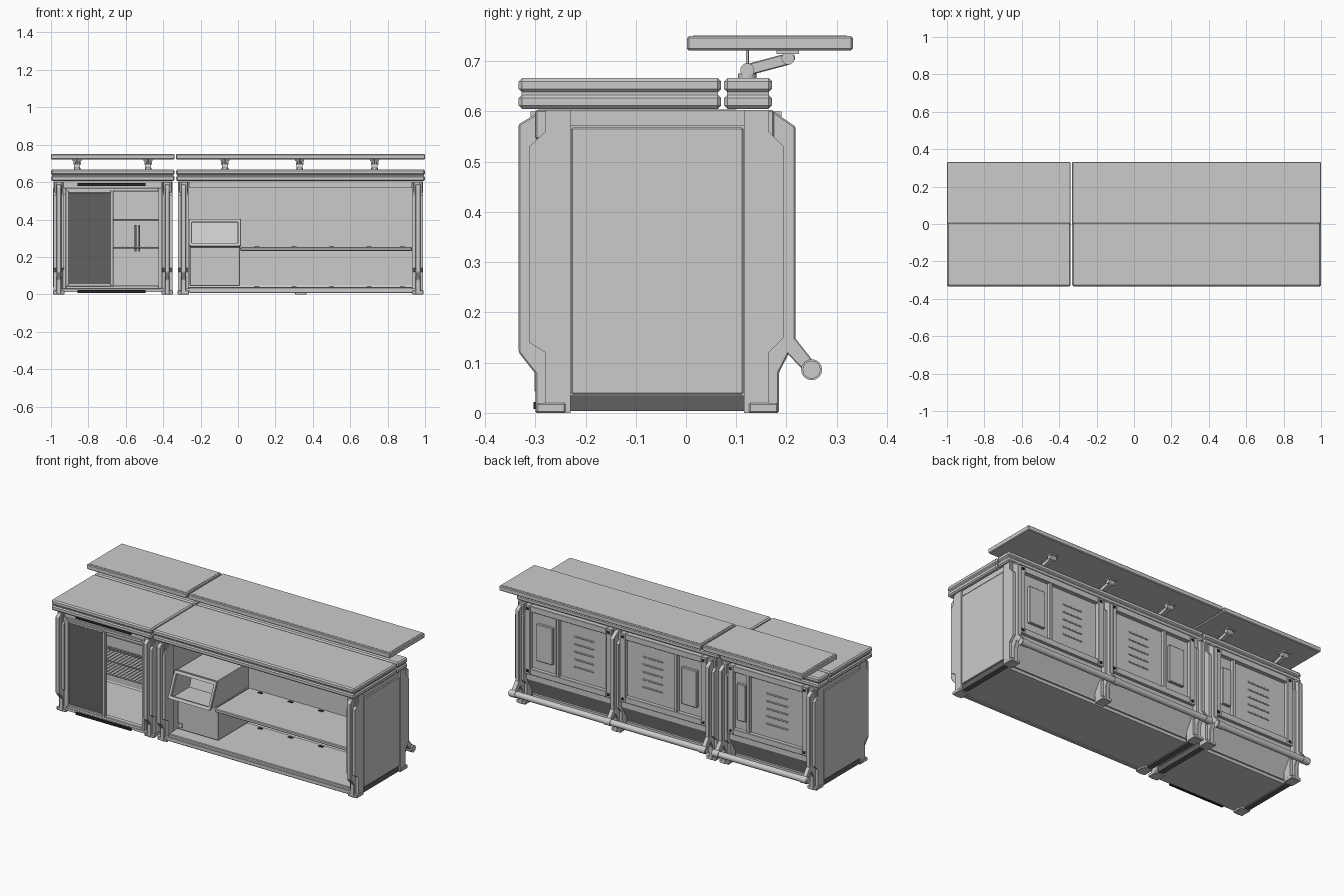
import bpy, bmesh, math
from mathutils import Vector

if "Cube" in bpy.data.objects:
    bpy.data.objects.remove(bpy.data.objects["Cube"])

def material(name, v):
    m = bpy.data.materials.new(name)
    m.diffuse_color = (v, v, v, 1)
    m.use_nodes = True
    m.node_tree.nodes["Principled BSDF"].inputs["Base Color"].default_value = m.diffuse_color
    return m

DARK = material("dark_glass", 0.12)
BLACK = material("black_trim", 0.02)

def finish(name, bm, mat=None, bevel=0.0, seg=1, smooth=False):
    bmesh.ops.recalc_face_normals(bm, faces=bm.faces)
    if bevel:
        bmesh.ops.bevel(bm, geom=bm.edges[:], offset=bevel, segments=seg, affect='EDGES', profile=0.5)
    me = bpy.data.meshes.new(name)
    bm.to_mesh(me)
    bm.free()
    if smooth:
        for p in me.polygons:
            p.use_smooth = len(p.vertices) == 4
    ob = bpy.data.objects.new(name, me)
    bpy.context.collection.objects.link(ob)
    if mat:
        me.materials.append(mat)
    return ob

def prism(name, pts, x0, x1, mat=None, bevel=0.0):
    """Extrude a (y, z) outline along x."""
    bm = bmesh.new()
    f = bm.faces.new([bm.verts.new((x0, y, z)) for y, z in pts])
    r = bmesh.ops.extrude_face_region(bm, geom=[f])
    vs = [v for v in r['geom'] if isinstance(v, bmesh.types.BMVert)]
    bmesh.ops.translate(bm, verts=vs, vec=(x1 - x0, 0, 0))
    return finish(name, bm, mat, bevel)

def box(name, x0, x1, y0, y1, z0, z1, mat=None, bevel=0.0, seg=1):
    bm = bmesh.new()
    bmesh.ops.create_cube(bm, size=1)
    for v in bm.verts:
        v.co = ((x0 + x1) / 2 + v.co.x * (x1 - x0), (y0 + y1) / 2 + v.co.y * (y1 - y0),
                (z0 + z1) / 2 + v.co.z * (z1 - z0))
    return finish(name, bm, mat, bevel, seg)

def rod(name, a, b, r, n=16, mat=None):
    a, b = Vector(a), Vector(b)
    bm = bmesh.new()
    bmesh.ops.create_cone(bm, cap_ends=True, segments=n, radius1=r, radius2=r, depth=(b - a).length)
    rot = (b - a).to_track_quat('Z', 'Y')
    for v in bm.verts:
        v.co = rot @ v.co + (a + b) / 2
    return finish(name, bm, mat, smooth=True)

def frame(name, x0, x1, y0, y1, z0, z1, w, bevel=0.002):
    """Rectangular frame facing y with border width w."""
    box(name + "_left", x0, x0 + w, y0, y1, z0, z1, bevel=bevel)
    box(name + "_right", x1 - w, x1, y0, y1, z0, z1, bevel=bevel)
    box(name + "_bottom", x0 + w, x1 - w, y0, y1, z0, z0 + w, bevel=bevel)
    box(name + "_top", x0 + w, x1 - w, y0, y1, z1 - w, z1, bevel=bevel)

# Corner posts: wide core, narrow raised rib, foot and head blocks
FRONT_RIB = [(-.25, .603), (-.285, .603), (-.333, .575), (-.333, .12), (-.30, .078), (-.30, 0), (-.25, 0)]
FRONT_CORE = [(-.23, .603), (-.28, .603), (-.28, .56), (-.312, .53), (-.312, .14), (-.28, .12), (-.28, 0), (-.23, 0)]
BACK_RIB = [(.13, .603), (.17, .603), (.218, .57), (.218, .145), (.185, .08), (.185, 0), (.13, 0)]
BACK_CORE = [(.115, .603), (.165, .603), (.165, .56), (.195, .53), (.195, .15), (.165, .12), (.165, 0), (.115, 0)]

def post(x, back):
    side = "back" if back else "front"
    prism(side + "_post_core", BACK_CORE if back else FRONT_CORE, x - .028, x + .028)
    prism(side + "_post_rib", BACK_RIB if back else FRONT_RIB, x - .013, x + .013, bevel=.003)
    y0, y1 = (.125, .183) if back else (-.298, -.24)
    box(side + "_post_foot", x - .031, x + .031, y0, y1, 0, .02, bevel=.003)
    y0, y1 = (.14, .175) if back else (-.30, -.265)
    box(side + "_post_head", x - .024, x + .024, y0, y1, .545, .603, bevel=.003)
    if back:  # foot rail bracket
        prism("rail_bracket", [(.2, .16), (.218, .148), (.262, .092), (.24, .078), (.2, .12)],
              x - .013, x + .013, bevel=.002)
        rod("rail_collar", (x - .02, .25, .086), (x + .02, .25, .086), .021)

# Each unit: body shell, counter slabs, raised shelf
def unit(x0, x1, front_x, back_x):
    for y0, y1 in ((-.333, .07), (.076, .171)):
        for z0, z1 in ((.605, .634), (.638, .667)):
            box("counter_slab", x0, x1, y0, y1, z0, z1, bevel=.007)
        box("counter_core", x0 + .006, x1 - .006, y0 + .006, y1 - .006, .62, .65)
    box("raised_shelf", x0, x1, .002, .332, .721, .75, bevel=.004)
    box("raised_shelf_inlay", x0 + .012, x1 - .012, .014, .32, .745, .7515)
    for x, s in ((x0, 1), (x1, -1)):
        def sp(name, a, b, *r, **k):
            a, b = sorted((x + s * a, x + s * b))
            box(name, a, b, *r, **k)
        sp("end_wall", .028, .06, -.31, .19, .14, .6)
        sp("end_wall_low", .028, .06, -.275, .16, .03, .14)
        sp("end_panel", .012, .03, -.229, .114, .037, .568, bevel=.003)
        sp("end_top_rail", .018, .04, -.236, .122, .572, .603)
        sp("end_base_rail", .018, .05, -.234, .125, .004, .035, mat=DARK)
    for x in front_x:
        post(x, False)
    for x in back_x:
        post(x, True)
    box("base_plate", x0 + .03, x1 - .03, -.295, .09, .012, .032)
    box("inner_back_wall", x0 + .05, x1 - .05, .09, .1, .03, .603)
    prism("kick_panel", [(.08, .03), (.095, .03), (.168, .15), (.168, .20), (.155, .20), (.155, .155)],
          x0 + .04, x1 - .04)
    rod("foot_rail", (x0 + .015, .25, .086), (x1 - .015, .25, .086), .018)

unit(-1, -.339, (-.958, -.378), (-.958, -.378))
unit(-.331, 1, (-.292, .962), (-.292, .335, .962))

# Rear bays: frame, slotted panel, narrow service panel
def bay(x0, x1, split, narrow_high):
    frame("rear_frame", x0, x1, .15, .185, .19, .6, .035)
    box("rear_panel", x0 + .03, x1 - .03, .15, .162, .21, .58)
    box("rear_divider", split - .009, split + .009, .155, .183, .22, .57, bevel=.002)
    a, b = (x0 + .035, split) if narrow_high else (split, x1 - .035)
    c, d = (split, x1 - .035) if narrow_high else (x0 + .035, split)
    m, h = (a + b) / 2, (b - a) * .2
    for i in range(5):
        z = .30 + i * .045
        box("vent_slot", m - h, m + h, .16, .166, z, z + .008, bevel=.002)
    m, h = (c + d) / 2, (d - c) * .3
    box("service_box", m - h, m + h, .155, .178, .28, .50, bevel=.003)
    for x in (x0 + .018, x1 - .018):
        for z in (.21, .58):
            box("corner_bolt", x - .007, x + .007, .184, .189, z - .007, z + .007, mat=BLACK)

bay(-.93, -.406, -.535, True)
bay(-.264, .307, -.06, False)
bay(.363, .934, .72, True)

# Raised shelf brackets
for x in (-.86, -.48, -.07, .33, .73):
    rod("bracket_base", (x, .122, .665), (x, .122, .676), .018)
    rod("bracket_knuckle", (x - .016, .122, .682), (x + .016, .122, .682), .014)
    prism("bracket_arm", [(.115, .675), (.13, .673), (.205, .693), (.218, .705), (.215, .714), (.19, .713), (.12, .694)],
          x - .012, x + .012, bevel=.002)
    rod("bracket_pivot", (x - .02, .203, .706), (x + .02, .203, .706), .013)
    box("bracket_plate", x - .024, x + .024, .18, .225, .714, .722)
    rod("bracket_pin", (x, .122, .69), (x, .122, .722), .003, 8)

# Cooler: door frame, closed dark door, open half with racks
frame("cooler_frame", -.938, -.408, -.30, -.27, .028, .568, .018)
box("cooler_head", -.938, -.408, -.295, .1, .568, .604)
for z in (.580, .008):
    box("cooler_vent_strip", -.858, -.495, -.304, -.29, z, z + .014, mat=BLACK)
frame("cooler_door_rim", -.922, -.666, -.302, -.28, .042, .556, .014)
box("cooler_door_glass", -.91, -.678, -.296, -.285, .054, .544, mat=DARK)
box("cooler_floor", -.94, -.405, -.27, .09, .03, .04)
for z in (.25, .40):
    for y in (-.2, -.06, .08):
        rod("rack_bar", (-.925, y, z), (-.42, y, z), .004, 8)
    if z < .3:
        for i in range(22):
            x = -.92 + i * .0235
            rod("rack_wire", (x, -.2, z + .004), (x, .085, z + .004), .0025, 6)
for x in (-.548, -.528):
    box("rack_standard", x - .005, x + .005, .07, .09, .23, .37, mat=DARK)
for x in (-.595, -.495):
    for i in range(5):
        box("cooler_wall_vent", x - .04, x + .04, .084, .091, .46 + i * .013, .468 + i * .013)

# Open shelving
box("lower_shelf", -.27, .93, -.27, .09, .028, .04, bevel=.003)
box("middle_shelf", .012, .93, -.24, .09, .232, .252, bevel=.004)
box("shelving_kick_rail", -.26, .93, -.29, -.27, .006, .036, bevel=.003)
box("shelving_head_rail", -.26, .93, -.02, .09, .568, .603)
for x in (.1, .3, .5, .7, .88):
    for z in (.252, .04):
        box("shelf_clip", x - .014, x + .014, .06, .075, z, z + .003, mat=BLACK)

# Bin cabinet with sloped open hopper
box("bin_cabinet", -.258, .01, -.2, .09, .045, .255, bevel=.003)
box("bin_latch", -.25, -.225, -.208, -.198, .06, .085)
SIDE = [(-.275, .262), (-.215, .4), (.09, .4), (.09, .255), (-.2, .255)]
for x in (-.255, -.003):
    prism("hopper_side", SIDE, x, x + .01)
box("hopper_top", -.255, .007, -.205, .09, .392, .402)
prism("hopper_bottom", [(-.275, .262), (-.2, .25), (-.1, .25), (-.1, .262)], -.255, .007)
prism("hopper_back", [(-.11, .255), (-.1, .255), (-.05, .4), (-.06, .4)], -.25, .003)
SLOPE = [(-.287, .258), (-.272, .255), (-.207, .4), (-.222, .404)]
for x in (-.263, -.001):
    prism("hopper_rim_side", SLOPE, x, x + .016, bevel=.002)
prism("hopper_rim_bottom", [(-.287, .258), (-.272, .255), (-.265, .271), (-.28, .274)], -.25, .002)
prism("hopper_rim_top", [(-.229, .388), (-.214, .384), (-.207, .4), (-.222, .404)], -.25, .002)
